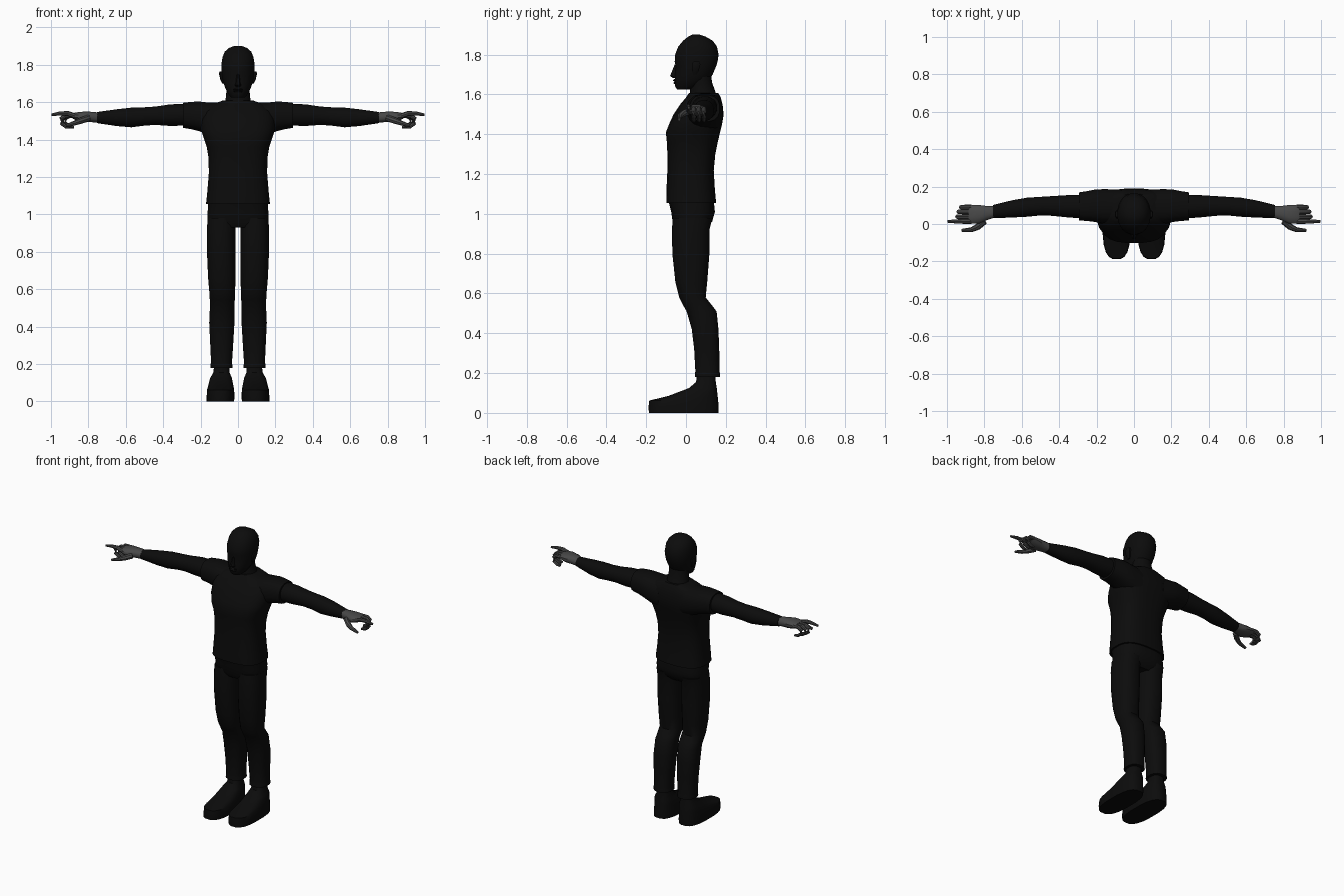
import bpy, bmesh, math
from mathutils import Vector


def material(name, r, g, b):
    m = bpy.data.materials.new(name)
    m.diffuse_color = (r, g, b, 1)
    return m


BLACK = material("black cloth", 0.0035, 0.0035, 0.0035)
GREY = material("grey skin", 0.065, 0.065, 0.065)


def skin_rings(name, rings, mat, mirror):
    """Skin a list of equal-length point rings into a closed smooth shell."""
    bm = bmesh.new()
    rows = [[bm.verts.new(p) for p in ring] for ring in rings]
    n = len(rows[0])
    for a, b in zip(rows, rows[1:]):
        for i in range(n):
            j = (i + 1) % n
            bm.faces.new((a[i], a[j], b[j], b[i]))
    bm.faces.new(rows[0][::-1])
    bm.faces.new(rows[-1])
    bmesh.ops.recalc_face_normals(bm, faces=bm.faces)
    for f in bm.faces:
        f.smooth = True
    me = bpy.data.meshes.new(name)
    bm.to_mesh(me)
    bm.free()
    me.set_sharp_from_angle(angle=math.radians(40))
    me.materials.append(mat)
    ob = bpy.data.objects.new(name, me)
    bpy.context.collection.objects.link(ob)
    if mirror:
        ob.modifiers.new("mirror", 'MIRROR').use_mirror_merge = False
    return ob


def loft(name, axis, sections, mat=BLACK, n=16, power=2.4, mirror=False):
    """Sections: position on axis, then min/max on the two other axes."""
    rings = []
    for t, u0, u1, v0, v1 in sections:
        ring = []
        for i in range(n):
            a = 2 * math.pi * (i + 0.5) / n
            c, s = math.cos(a), math.sin(a)
            cu = math.copysign(abs(c) ** (2 / power), c)
            cv = math.copysign(abs(s) ** (2 / power), s)
            p = [(u0 + u1) / 2 + (u1 - u0) / 2 * cu,
                 (v0 + v1) / 2 + (v1 - v0) / 2 * cv]
            p.insert(axis, t)
            ring.append(p)
        rings.append(ring)
    return skin_rings(name, rings, mat, mirror)


def tube(name, pts, radii, mat=GREY, n=8):
    """Tapered mirrored tube bending in the xz plane."""
    pts = [Vector(p) for p in pts]
    rings = []
    for i, p in enumerate(pts):
        d = (pts[min(i + 1, len(pts) - 1)] - pts[max(i - 1, 0)]).normalized()
        side = d.cross(Vector((0, 0, 1)))
        if side.length < 0.05:
            side = Vector((0, -1, 0))
        side.normalize()
        up = side.cross(d)
        rings.append([p + radii[i] * (math.cos(2 * math.pi * k / n) * side
                                      + math.sin(2 * math.pi * k / n) * up)
                      for k in range(n)])
    return skin_rings(name, rings, mat, True)


X, Y, Z = 0, 1, 2

# Head and neck
loft("head", Z, [
    (1.625, -.035, .035, -.045, .02), (1.64, -.05, .05, -.055, .07),
    (1.67, -.066, .066, -.058, .115), (1.70, -.078, .078, -.056, .135),
    (1.74, -.086, .086, -.052, .152), (1.765, -.088, .088, -.058, .16),
    (1.80, -.09, .09, -.056, .165), (1.84, -.084, .084, -.04, .157),
    (1.87, -.072, .072, -.015, .135), (1.89, -.05, .05, .01, .10),
    (1.90, -.022, .022, .03, .07)], n=20, power=2.15)
loft("neck", Z, [
    (1.56, -.09, .09, .01, .17), (1.61, -.068, .068, .02, .15),
    (1.66, -.063, .063, .02, .132), (1.72, -.063, .063, .02, .125)], power=2)
loft("nose", Z, [
    (1.683, -.015, .015, -.068, -.03), (1.692, -.018, .018, -.082, -.03),
    (1.705, -.013, .013, -.077, -.03), (1.75, -.008, .008, -.058, -.03)],
    n=8, power=2)
loft("lips", Z, [
    (1.652, -.02, .02, -.060, -.03), (1.659, -.026, .026, -.064, -.03),
    (1.664, -.028, .028, -.058, -.03), (1.669, -.026, .026, -.066, -.03),
    (1.677, -.014, .014, -.060, -.03)], n=10, power=2)
loft("ear", Z, [
    (1.70, .074, .084, .035, .055), (1.72, .076, .095, .03, .065),
    (1.75, .078, .102, .028, .074), (1.765, .08, .10, .035, .07)],
    n=8, mirror=True)

# Shirt
loft("shirt_body", Z, [
    (1.055, -.172, .172, -.10, .152), (1.12, -.165, .165, -.099, .146),
    (1.22, -.157, .157, -.094, .14), (1.30, -.158, .158, -.094, .148),
    (1.36, -.168, .168, -.097, .16), (1.41, -.185, .185, -.102, .172),
    (1.45, -.198, .198, -.086, .182), (1.50, -.20, .20, -.063, .19),
    (1.55, -.19, .19, -.03, .184), (1.585, -.15, .15, 0, .175),
    (1.608, -.085, .085, .015, .162)], n=24, power=2.8)
loft("sleeve", X, [
    (.08, 0, .185, 1.40, 1.598), (.16, .0, .188, 1.425, 1.60),
    (.21, .01, .185, 1.445, 1.605), (.25, .015, .177, 1.455, 1.603),
    (.295, .018, .17, 1.462, 1.598)], power=2.5, mirror=True)

# Bare arms
loft("arm", X, [
    (.27, .028, .158, 1.475, 1.592), (.36, .035, .155, 1.472, 1.59),
    (.44, .043, .15, 1.478, 1.578), (.50, .045, .146, 1.474, 1.574),
    (.57, .038, .142, 1.465, 1.572), (.65, .034, .128, 1.472, 1.563),
    (.755, .03, .102, 1.488, 1.548)], power=2.1, mirror=True)

# Hands: palm, pointing finger, curled fingers and thumb
loft("palm", X, [
    (.745, .034, .097, 1.49, 1.546), (.79, .018, .098, 1.493, 1.55),
    (.83, .0, .103, 1.495, 1.55), (.87, .0, .104, 1.505, 1.546),
    (.885, .005, .10, 1.512, 1.54)], GREY, n=12, mirror=True)
tube("index_finger",
     [(.87, .014, 1.526), (.91, .014, 1.54), (.95, .014, 1.54), (.997, .014, 1.533)],
     (.014, .013, .011, .007))
for finger, y, reach in (("middle", .039, .955), ("ring", .065, .948), ("little", .09, .935)):
    tube(finger + "_finger",
         [(.87, y, 1.528), (reach - .03, y, 1.527), (reach - .01, y, 1.512),
          (reach - .012, y, 1.487), (reach - .035, y, 1.470), (reach - .058, y, 1.466)],
         (.013, .013, .012, .011, .010, .007))
tube("thumb",
     [(.80, .015, 1.515), (.835, -.015, 1.503), (.87, -.031, 1.49), (.92, -.034, 1.474)],
     (.018, .017, .013, .008))

# Trousers
loft("hips", Z, [
    (.93, -.155, .155, -.05, .10), (.96, -.164, .164, -.068, .132),
    (1.01, -.164, .164, -.075, .146), (1.07, -.16, .16, -.09, .14)],
    n=20, power=2.8)
loft("trouser_leg", Z, [
    (.18, .028, .148, .043, .172), (.20, .03, .147, .045, .171),
    (.21, .031, .145, .046, .169), (.32, .024, .15, .04, .168),
    (.42, .018, .155, .028, .164), (.51, .018, .151, .002, .155),
    (.545, .016, .152, -.018, .128), (.58, .014, .154, -.035, .10),
    (.66, .013, .161, -.055, .108), (.80, .012, .167, -.07, .119),
    (.92, .012, .167, -.072, .119), (.98, .012, .164, -.068, .135)],
    power=2.4, mirror=True)

# Shoes
loft("shoe", Z, [
    (0, .02, .168, -.188, .165), (.03, .018, .168, -.19, .166),
    (.062, .02, .166, -.186, .163), (.085, .024, .16, -.09, .16),
    (.125, .032, .15, .015, .155), (.155, .045, .132, .05, .15),
    (.21, .047, .126, .058, .148)], n=20, power=2.7, mirror=True)
